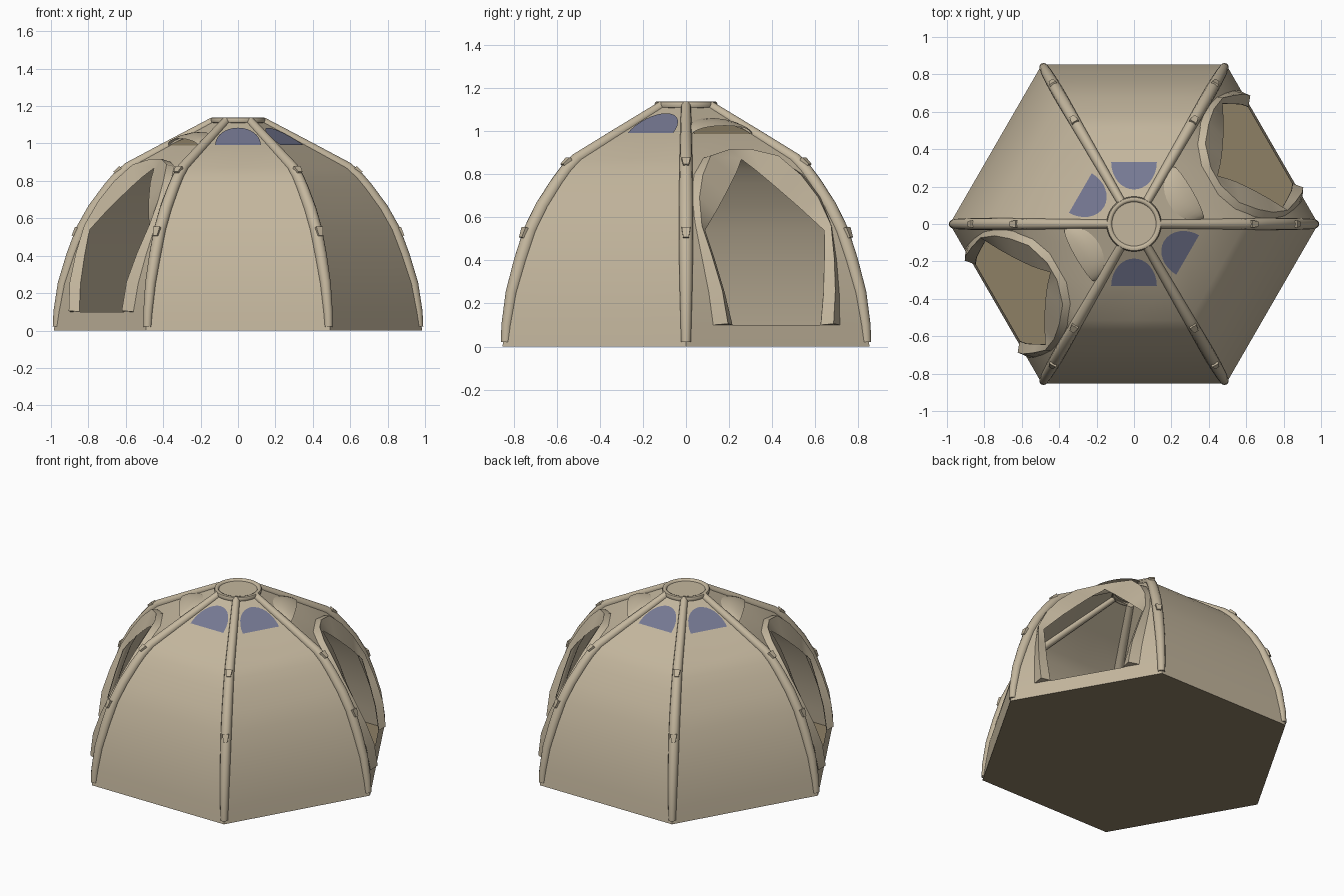
import bpy, bmesh, math
from mathutils import Vector

if "Cube" in bpy.data.objects:
    bpy.data.objects.remove(bpy.data.objects["Cube"])


def material(name, rgb):
    m = bpy.data.materials.new(name)
    m.diffuse_color = (*rgb, 1)
    m.use_nodes = True
    m.node_tree.nodes["Principled BSDF"].inputs["Base Color"].default_value = m.diffuse_color
    return m


CANVAS = material("tan canvas", (0.55, 0.47, 0.34))
GROUND = material("brown groundsheet", (0.27, 0.215, 0.13))
GLASS = material("blue grey window", (0.18, 0.19, 0.29))

# corner radius of the hexagonal dome by height: (z, r)
PROFILE = [(0, .985), (.1, .97), (.25, .943), (.4, .895), (.54, .842), (.65, .78),
           (.76, .70), (.82, .65), (.87, .595), (.985, .385), (1.08, .21), (1.118, .14)]
DOOR = [(0, .237), (.1, .237), (.54, .32), (.87, 0), (2, 0)]   # half width by height
C30 = math.cos(math.pi / 6)


def lerp(table, z):
    for (a, va), (b, vb) in zip(table, table[1:]):
        if z <= b:
            return va + (vb - va) * (z - a) / (b - a)
    return table[-1][1]


def panel_point(deg, u, z, out=0.0):
    """Point on the panel facing deg, u sideways, pushed out from the cloth."""
    e = .02
    dn = (lerp(PROFILE, min(z + e, 1.118)) - lerp(PROFILE, max(z - e, 0))) * C30
    dz = min(z + e, 1.118) - max(z - e, 0)
    length = math.hypot(dn, dz)
    n = lerp(PROFILE, z) * C30 + out * dz / length
    h = z - out * dn / length
    a = math.radians(deg)
    return Vector((n * math.cos(a) - u * math.sin(a), n * math.sin(a) + u * math.cos(a), h))


def build(name, verts, faces, mat, angle=35):
    me = bpy.data.meshes.new(name)
    me.from_pydata([tuple(v) for v in verts], [], faces)
    bm = bmesh.new()
    bm.from_mesh(me)
    bmesh.ops.remove_doubles(bm, verts=bm.verts, dist=1e-4)
    bmesh.ops.recalc_face_normals(bm, faces=bm.faces)
    bm.to_mesh(me)
    bm.free()
    me.materials.append(mat)
    ob = bpy.data.objects.new(name, me)
    bpy.context.collection.objects.link(ob)
    bpy.context.view_layer.objects.active = ob
    ob.select_set(True)
    bpy.ops.object.shade_smooth_by_angle(angle=math.radians(angle))
    ob.select_set(False)
    return ob


def grid(rows, closed=False):
    """Vertices and quads joining equally long rows of points."""
    w = len(rows[0])
    verts = [p for r in rows for p in r]
    faces = []
    for i in range(len(rows) - 1):
        for j in range(w if closed else w - 1):
            k = (j + 1) % w
            faces.append((i * w + j, i * w + k, (i + 1) * w + k, (i + 1) * w + j))
    return verts, faces


# canvas walls, with a five sided doorway in two opposite panels
verts, faces = [], []
for deg in range(30, 390, 60):
    rows = []
    for z, r in PROFILE:
        d = lerp(DOOR, z)
        rows.append([panel_point(deg, u, z) for u in (-r / 2, -d, d, r / 2)])
    v, f = grid(rows)
    if deg in (30, 210):
        f = [q for i, q in enumerate(f) if not (i % 3 == 1 and 1 <= i // 3 < 8)]
    faces += [tuple(k + len(verts) for k in q) for q in f]
    verts += v
build("canvas_walls", verts, faces, CANVAS, 30)

# groundsheet
build("groundsheet", [(.985 * math.cos(math.radians(a)), .985 * math.sin(math.radians(a)), 0)
                      for a in range(0, 360, 60)], [tuple(range(6))], GROUND)

# inflated ribs along the six corners
for a in range(0, 360, 60):
    er = Vector((math.cos(math.radians(a)), math.sin(math.radians(a)), 0))
    et = Vector((-er.y, er.x, 0))
    path = [(.02, .976)] + PROFILE[1:]
    rows = []
    for i, (z, r) in enumerate(path):
        z0, r0 = path[max(i - 1, 0)]
        z1, r1 = path[min(i + 1, len(path) - 1)]
        t = Vector((r1 - r0, z1 - z0)).normalized()
        normal = er * t.y + Vector((0, 0, -t.x))
        rad = .022 + .011 * math.sin(math.pi * min(1, z / 1.15))
        c = er * (r - .008) + Vector((0, 0, z))
        rows.append([c + rad * (normal * math.cos(k * math.pi / 6) + et * math.sin(k * math.pi / 6))
                     for k in range(12)])
    v, f = grid(rows, True)
    f += [tuple(range(12)), tuple(range(len(v) - 12, len(v)))]
    build("rib", v, f, CANVAS, 50)
    # small strap clips on each rib
    for z, tall in ((.84, .045), (.52, .05)):
        r = lerp(PROFILE, z)
        dr = lerp(PROFILE, z + .02) - lerp(PROFILE, z - .02)
        t = (er * dr + Vector((0, 0, .04))).normalized()
        n = et.cross(t)
        c = er * r + Vector((0, 0, z))
        v = [c + n * o + t * (s * tall / 2) + et * (w * (.02 if s > 0 else .013))
             for o in (0, .033) for s, w in ((-1, -1), (-1, 1), (1, 1), (1, -1))]
        build("rib_clip", v, [(0, 1, 2, 3), (4, 5, 6, 7), (0, 1, 5, 4), (1, 2, 6, 5),
                              (2, 3, 7, 6), (3, 0, 4, 7)], CANVAS)

# crown ring with a recessed disc
rows = []
for r, z in ((.13, 1.108), (.142, 1.112), (.147, 1.125), (.142, 1.137), (.132, 1.14),
             (.122, 1.137), (.118, 1.128), (0, 1.128)):
    rows.append([Vector((r * math.cos(k * math.pi / 20), r * math.sin(k * math.pi / 20), z))
                 for k in range(40)])
build("crown_ring", *grid(rows, True), CANVAS, 50)

# half round windows near the crown
for deg in (90, 150, 270, 330):
    arc = [(.122 * math.cos(k * math.pi / 16), .988 + .092 * math.sin(k * math.pi / 16))
           for k in range(17)]
    build("window", [panel_point(deg, u, z, .005) for u, z in arc], [tuple(range(17))], GLASS)

# door surround: (inner u, inner z, outer u, outer z, ridge height, ridge position)
HALF = [(.237, .10, .34, .10, .042, .45), (.265, .25, .35, .25, .048, .45),
        (.293, .40, .36, .40, .04, .5), (.32, .54, .365, .56, .028, .6),
        (.24, .6225, .345, .70, .025, .75), (.16, .705, .29, .80, .028, .8),
        (.08, .7875, .20, .875, .034, .85), (0, .87, .09, .90, .036, .6)]
for deg in (30, 210):
    rows = []
    for side, half in ((1, HALF), (-1, HALF[::-1])):
        for ui, zi, uo, zo, h, s in half:
            um, zm = ui + (uo - ui) * s, zi + (zo - zi) * s
            rows.append([panel_point(deg, side * ui, zi, .003), panel_point(deg, side * um, zm, h),
                         panel_point(deg, side * uo, zo, .002)])
    v, f = grid(rows)
    f += [(0, 1, 2), (len(v) - 3, len(v) - 2, len(v) - 1)]
    build("door_surround", v, f, CANVAS, 40)

    # vent opening and its arched hood above the door
    N = 16
    lens = [panel_point(deg, .15 * math.cos(k * math.pi / N), .985 + .05 * math.sin(k * math.pi / N), .004)
            for k in range(N + 1)]
    build("vent_opening", lens, [tuple(range(N + 1))], GROUND)
    rows = []
    for s in (0, .35, .7, 1):
        rows.append([panel_point(deg, .16 * math.cos(k * math.pi / N),
                                 .985 + .075 * s * math.sin(k * math.pi / N),
                                 .003 + .046 * math.sin(k * math.pi / N) * (1 - s * s))
                     for k in range(N + 1)])
    build("vent_hood", *grid(rows), CANVAS, 40)
